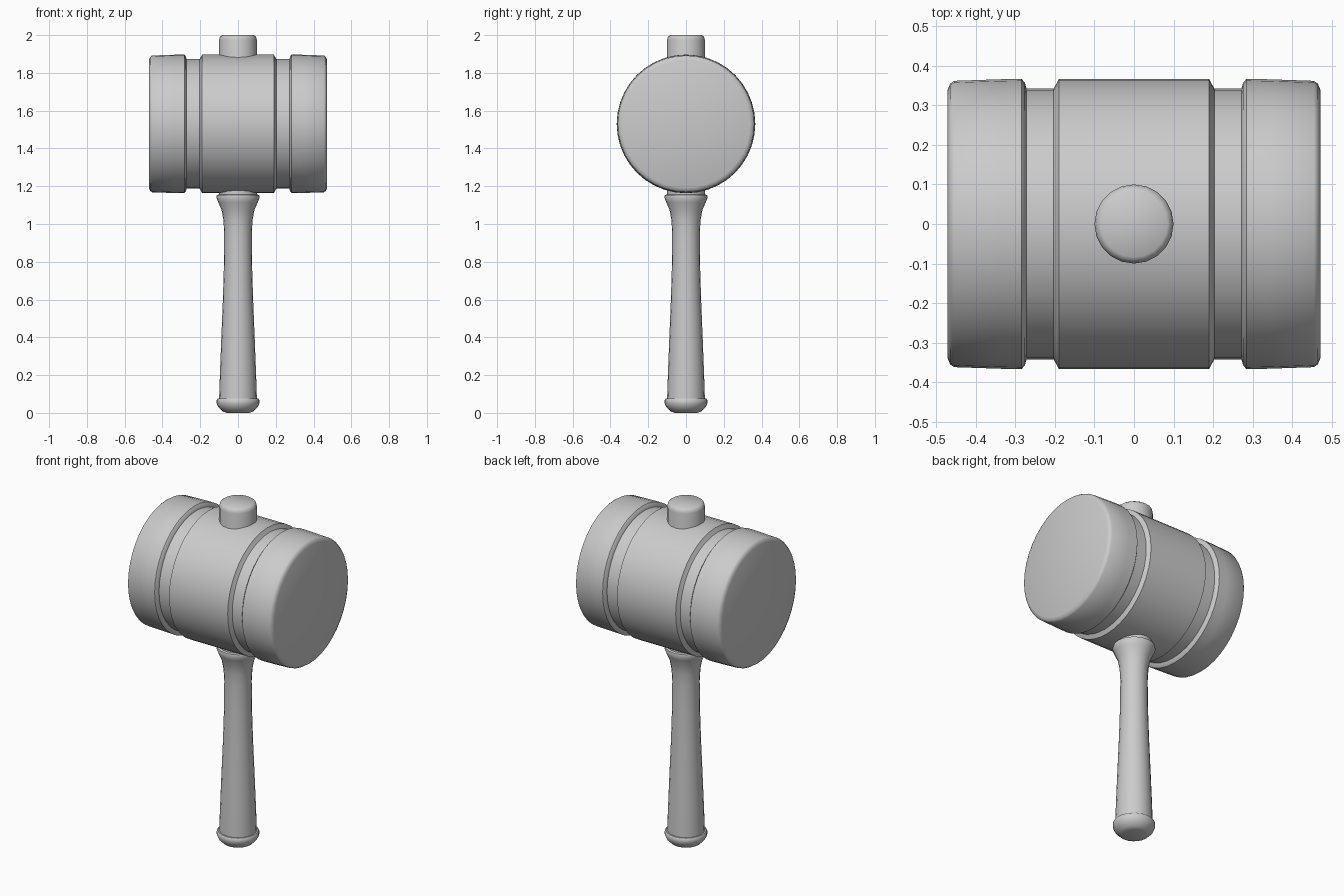
import bpy, bmesh, math
from mathutils import Matrix

if "Cube" in bpy.data.objects:
    bpy.data.objects.remove(bpy.data.objects["Cube"])


def lathe(name, profile, sides, matrix=None):
    """Revolve (radius, height) points around z, closing both ends."""
    bm = bmesh.new()
    rings = []
    for r, h in profile:
        rings.append([bm.verts.new((r * math.cos(2 * math.pi * i / sides),
                                    r * math.sin(2 * math.pi * i / sides), h))
                      for i in range(sides)])
    for low, high in zip(rings, rings[1:]):
        for i in range(sides):
            j = (i + 1) % sides
            bm.faces.new((low[i], low[j], high[j], high[i]))
    bm.faces.new(list(reversed(rings[0])))
    bm.faces.new(rings[-1])
    bmesh.ops.recalc_face_normals(bm, faces=bm.faces)
    if matrix:
        bm.transform(matrix)
    mesh = bpy.data.meshes.new(name)
    bm.to_mesh(mesh)
    bm.free()
    obj = bpy.data.objects.new(name, mesh)
    bpy.context.collection.objects.link(obj)
    bpy.ops.object.select_all(action='DESELECT')
    obj.select_set(True)
    bpy.context.view_layer.objects.active = obj
    bpy.ops.object.shade_smooth_by_angle(angle=math.radians(40))
    return obj


# Barrel head: half profile from centre band to striking face, mirrored
half = [(0.367, 0.19), (0.357, 0.195), (0.343, 0.203), (0.343, 0.272),
        (0.357, 0.276), (0.367, 0.284), (0.366, 0.34), (0.362, 0.455),
        (0.355, 0.465), (0.338, 0.472)]
head_profile = [(r, -x) for r, x in reversed(half)] + half
to_x_axis = Matrix.Translation((0, 0, 1.53)) @ Matrix.Rotation(math.pi / 2, 4, 'Y')
lathe("mallet_head", head_profile, 40, to_x_axis)

# Handle: rounded pommel, tapered grip, flared collar and peg through the head
handle_profile = [(0.06, 0.0), (0.082, 0.008), (0.104, 0.03), (0.113, 0.05),
                  (0.113, 0.068), (0.108, 0.075), (0.1, 0.075),
                  (0.096, 0.2), (0.089, 0.38), (0.08, 0.6), (0.074, 0.8),
                  (0.073, 0.95), (0.077, 1.02), (0.087, 1.075), (0.105, 1.115),
                  (0.115, 1.14), (0.112, 1.153), (0.1, 1.156),
                  (0.1, 1.975), (0.096, 1.991), (0.084, 2.0)]
lathe("handle", handle_profile, 20)
